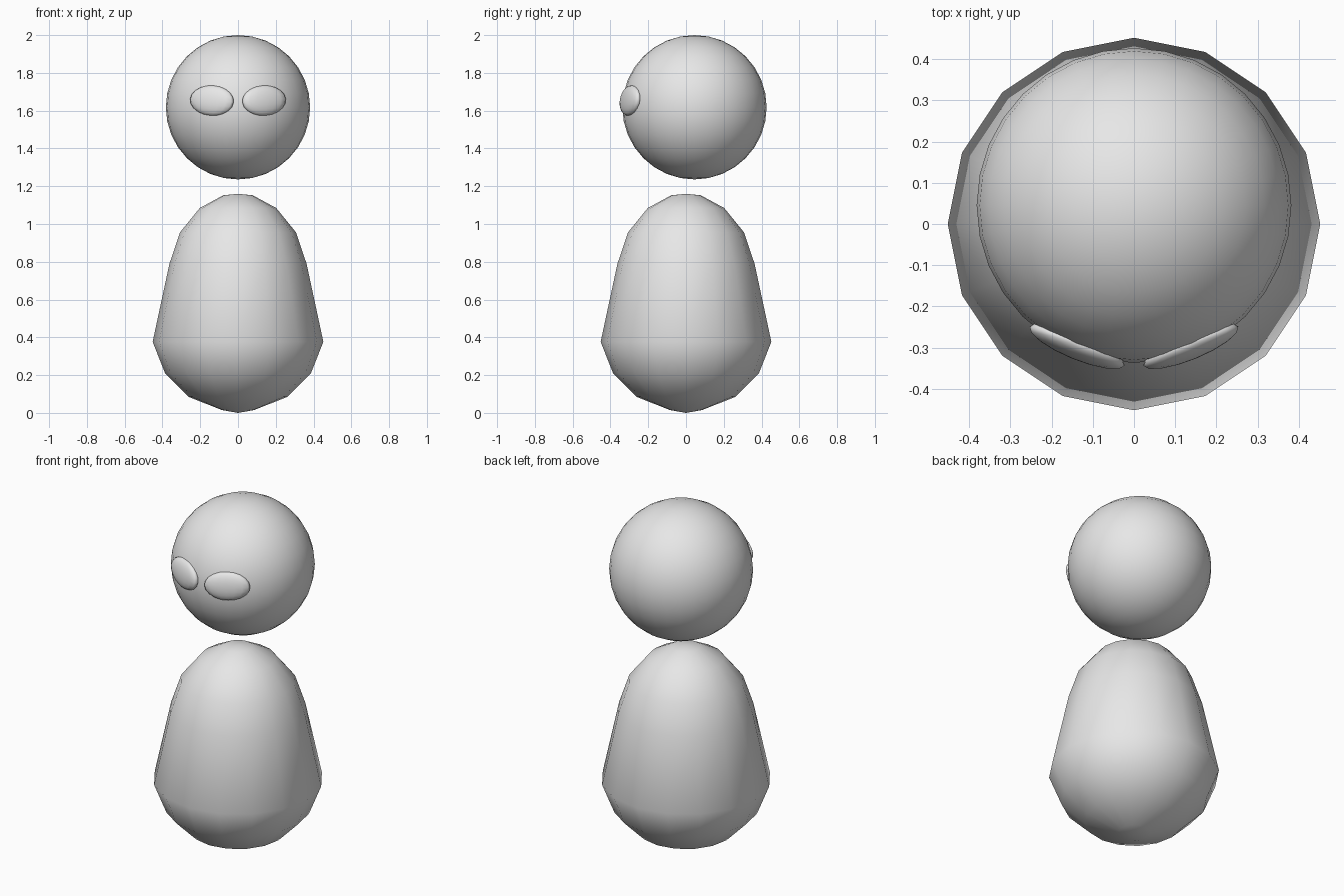
import bpy, bmesh, math
from mathutils import Matrix, Vector

if "Cube" in bpy.data.objects:
    bpy.data.objects.remove(bpy.data.objects["Cube"])

grey = bpy.data.materials.new("light grey")
grey.diffuse_color = (0.8, 0.8, 0.8, 1)
grey.use_nodes = True
grey.node_tree.nodes["Principled BSDF"].inputs["Base Color"].default_value = grey.diffuse_color

HEAD = Vector((0, 0.045, 1.618))
R = 0.382


def make(name, bm):
    bmesh.ops.recalc_face_normals(bm, faces=bm.faces)
    for f in bm.faces:
        f.smooth = True
    me = bpy.data.meshes.new(name)
    bm.to_mesh(me)
    bm.free()
    me.materials.append(grey)
    ob = bpy.data.objects.new(name, me)
    bpy.context.collection.objects.link(ob)
    return ob


# Body: pear profile turned in 16 sides
profile = [(0, 0), (0.085, 0.015), (0.262, 0.085), (0.386, 0.21), (0.452, 0.376),
           (0.363, 0.79), (0.307, 0.956), (0.202, 1.085), (0.078, 1.152), (0, 1.16)]
bm = bmesh.new()
verts = [bm.verts.new((r, 0, z)) for r, z in profile]
edges = [bm.edges.new(p) for p in zip(verts, verts[1:])]
bmesh.ops.spin(bm, geom=verts + edges, cent=(0, 0, 0), axis=(0, 0, 1),
               angle=2 * math.pi, steps=16, use_duplicate=False)
bmesh.ops.remove_doubles(bm, verts=bm.verts, dist=0.0005)
make("body", bm)

# Head
bm = bmesh.new()
bmesh.ops.create_uvsphere(bm, u_segments=32, v_segments=16, radius=R)
bmesh.ops.translate(bm, verts=bm.verts, vec=HEAD)
make("head", bm)

# Eyes: flattened ovals lying on the head surface
for side, name in ((-1, "eye_left"), (1, "eye_right")):
    bm = bmesh.new()
    bmesh.ops.create_uvsphere(bm, u_segments=16, v_segments=10, radius=1)
    turn = Matrix.Rotation(side * math.radians(22), 4, 'Z') @ Matrix.Rotation(math.radians(-5.5), 4, 'X')
    centre = HEAD + turn @ Vector((0, -R + 0.012, 0))
    roll = Matrix.Rotation(side * math.radians(-4), 4, 'Y')
    size = Matrix.Diagonal((0.125, 0.032, 0.08, 1))
    bmesh.ops.transform(bm, matrix=Matrix.Translation(centre) @ turn @ roll @ size, verts=bm.verts)
    make(name, bm)
